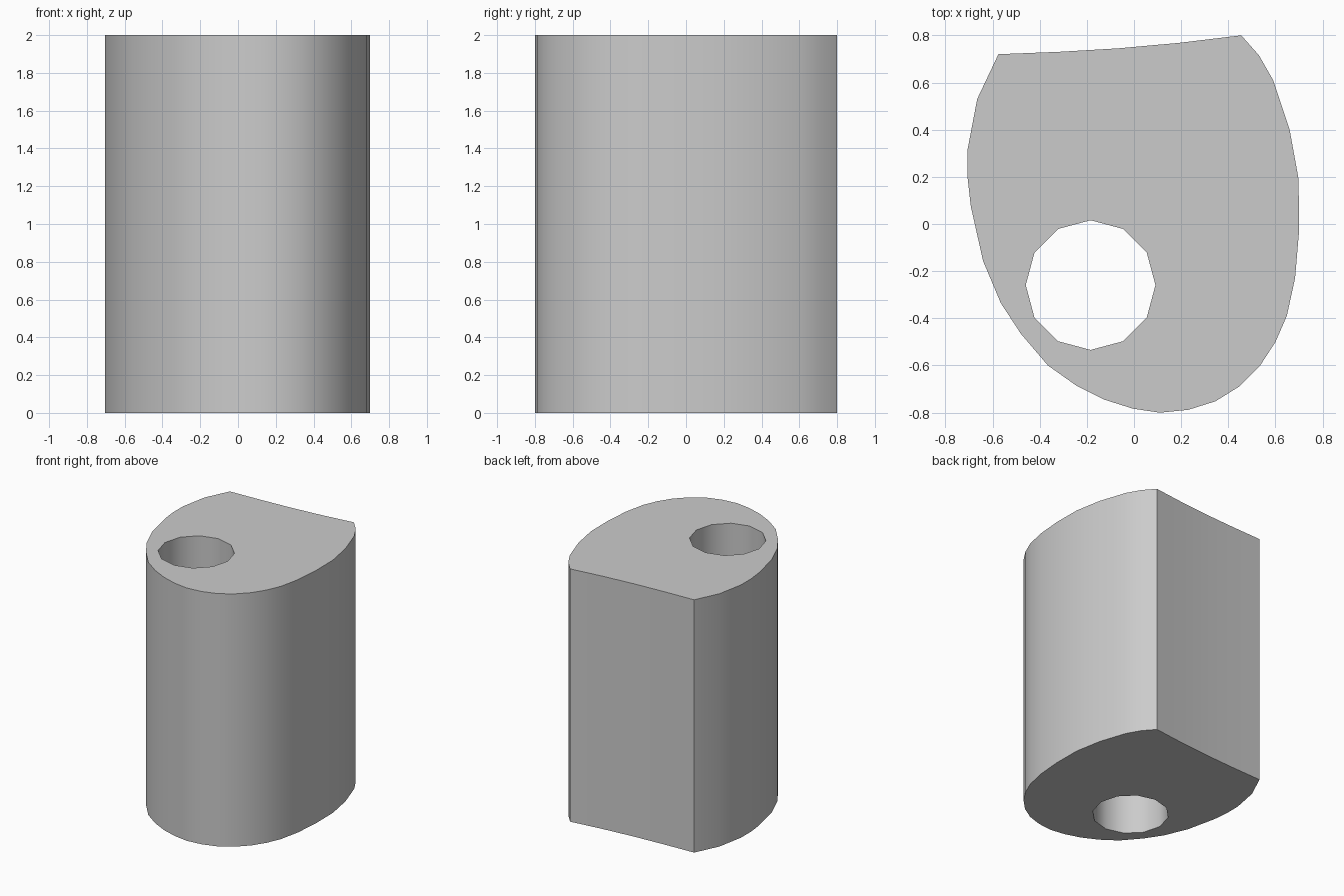
import bpy, bmesh, math

if "Cube" in bpy.data.objects:
    bpy.data.objects.remove(bpy.data.objects["Cube"])

HEIGHT = 2.0

# Outer profile seen from above, counter-clockwise from the back right corner's left
outline = [
    (-0.32, 0.73), (-0.575, 0.72), (-0.665, 0.53), (-0.705, 0.32), (-0.705, 0.19),
    (-0.692, 0.075), (-0.64, -0.157), (-0.565, -0.335), (-0.48, -0.465),
    (-0.365, -0.60), (-0.245, -0.685), (-0.125, -0.745), (-0.005, -0.783),
    (0.11, -0.80), (0.23, -0.788), (0.345, -0.752), (0.445, -0.69),
    (0.535, -0.60), (0.60, -0.50), (0.648, -0.39), (0.683, -0.23),
    (0.70, -0.03), (0.698, 0.19), (0.66, 0.40), (0.59, 0.61),
    (0.53, 0.715), (0.455, 0.80), (0.19, 0.768), (-0.065, 0.745),
]

# Twelve-sided through hole
hole = [(-0.184 + 0.275 * math.cos(math.tau * i / 12),
         -0.259 + 0.275 * math.sin(math.tau * i / 12)) for i in range(12)]


def add_loop(bm, points):
    verts = [bm.verts.new((x, y, 0)) for x, y in points]
    return [bm.edges.new((verts[i - 1], verts[i])) for i in range(len(verts))]


# Base cap with the hole left open, then extruded upwards
bm = bmesh.new()
edges = add_loop(bm, outline) + add_loop(bm, hole)
bmesh.ops.triangle_fill(bm, edges=edges, use_beauty=True, normal=(0, 0, 1))
result = bmesh.ops.extrude_face_region(bm, geom=bm.faces[:], use_keep_orig=True)
top = [g for g in result["geom"] if isinstance(g, bmesh.types.BMVert)]
bmesh.ops.translate(bm, verts=top, vec=(0, 0, HEIGHT))
bmesh.ops.recalc_face_normals(bm, faces=bm.faces[:])

mesh = bpy.data.meshes.new("bored_block")
bm.to_mesh(mesh)
bm.free()
block = bpy.data.objects.new("bored_block", mesh)
bpy.context.collection.objects.link(block)

# Smooth curved walls, crisp corners and rims
bpy.context.view_layer.objects.active = block
block.select_set(True)
bpy.ops.object.shade_smooth_by_angle(angle=math.radians(40))
